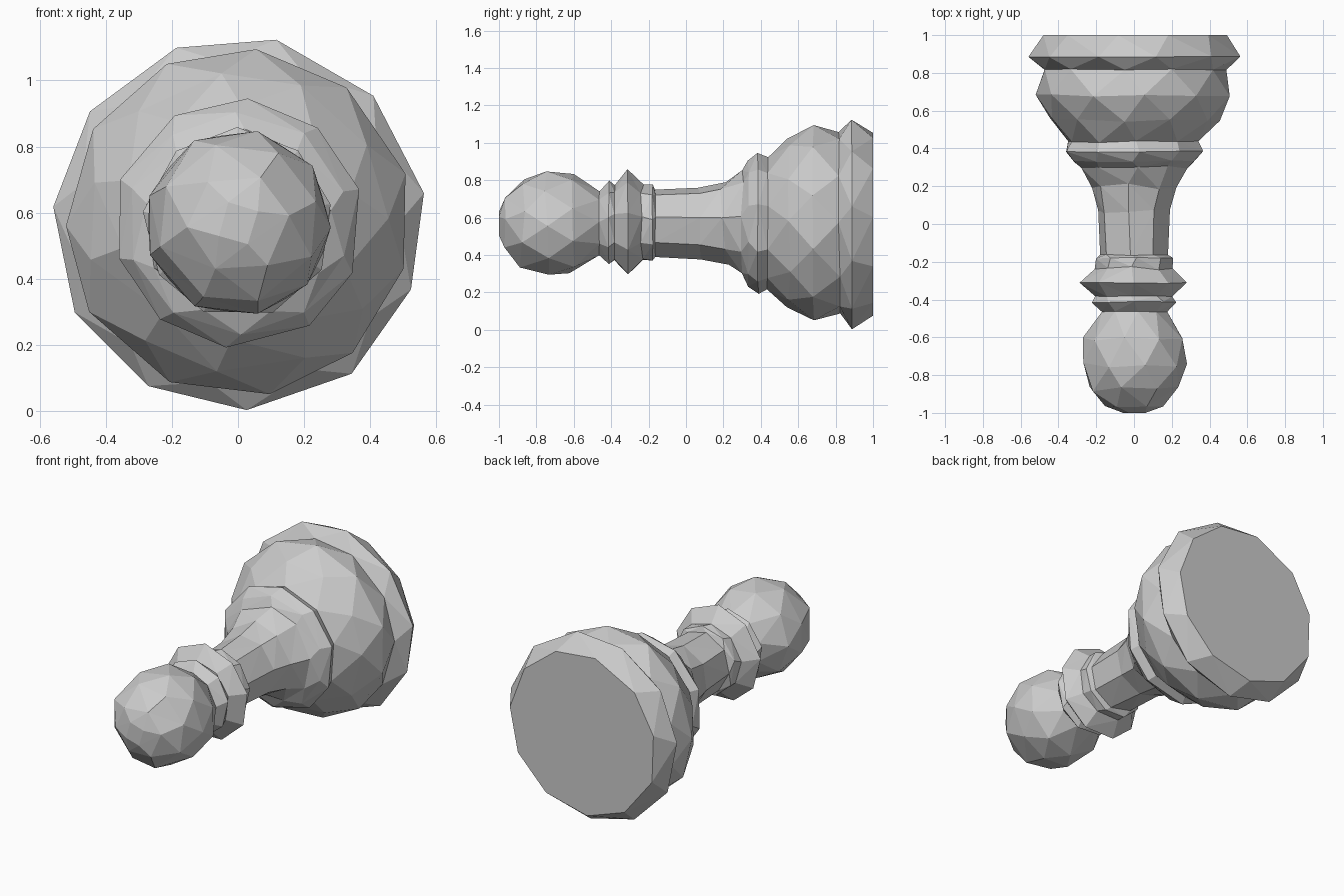
import bpy, bmesh, math, random

if "Cube" in bpy.data.objects:
    bpy.data.objects.remove(bpy.data.objects["Cube"])

random.seed(7)
CZ = 0.568  # height of the lying piece's long axis


def ring(y, r, n, phase, wobble):
    """Slightly irregular polygon around the long axis; repeatable for a given y."""
    random.seed(int((y + 2) * 1000))
    pts = []
    for i in range(n):
        a = 2 * math.pi * (i + phase + random.uniform(-.08, .08)) / n
        rr = r * (1 + random.uniform(-.01, .01))
        pts.append((a, (rr * math.cos(a), y + random.uniform(-wobble, wobble),
                        CZ + rr * math.sin(a))))
    return pts


def stitch(bm, A, B):
    """Triangulate between two rings of (angle, vert), even with unequal counts."""
    na, nb = len(A), len(B)
    k = min(range(nb), key=lambda j: abs(math.remainder(B[j][0] - A[0][0], 2 * math.pi)))
    b0 = math.remainder(B[k][0] - A[0][0], 2 * math.pi)
    ta = [(A[i % na][0] - A[0][0]) + 2 * math.pi * (i // na) for i in range(na + 1)]
    tb = [b0 + (B[(k + j) % nb][0] - B[k][0]) % (2 * math.pi) for j in range(nb)]
    tb.append(b0 + 2 * math.pi)
    i = j = 0
    while i < na or j < nb:
        va, vb = A[i % na][1], B[(k + j) % nb][1]
        step_a = j == nb or (i < na and ta[i + 1] + ta[i] <= tb[j + 1] + tb[j])
        if step_a:
            bm.faces.new((va, A[(i + 1) % na][1], vb))
            i += 1
        else:
            bm.faces.new((va, B[(k + j + 1) % nb][1], vb))
            j += 1


def part(name, rings, cap_start=False, cap_end=False):
    bm = bmesh.new()
    loops = [[(a, bm.verts.new(co)) for a, co in ring(*r)] for r in rings]
    for A, B in zip(loops, loops[1:]):
        stitch(bm, A, B)
    if cap_start:
        bm.faces.new([v for _, v in loops[0]])
    if cap_end:
        bm.faces.new([v for _, v in loops[-1]])
    # make all faces point away from the axis
    bmesh.ops.recalc_face_normals(bm, faces=bm.faces)
    bm.normal_update()
    side = sum(f.normal.x * f.calc_center_median().x
               + f.normal.z * (f.calc_center_median().z - CZ) for f in bm.faces)
    if side < 0:
        bmesh.ops.reverse_faces(bm, faces=bm.faces)
    me = bpy.data.meshes.new(name)
    bm.to_mesh(me)
    bm.free()
    bpy.context.collection.objects.link(bpy.data.objects.new(name, me))


# Shared joint rings: y, radius, sides, phase, y wobble
foot_top = (.82, .49, 11, .0, .005)
body_top = (.435, .355, 10, .4, .005)
neck_base = (.30, .285, 9, .2, .008)
neck_top = (-.165, .182, 8, .2, .004)
head_base = (-.465, .175, 9, .1, .004)

# Flat foot with its sharp rim
part("foot", [(1.0, .495, 11, .1, 0), (.885, .566, 11, .35, .003), foot_top], cap_start=True)

# Rounded body
part("body", [foot_top, (.68, .525, 11, .5, .012), (.55, .455, 11, .0, .012), body_top])

# Lower collar
part("lower_collar", [body_top, (.385, .378, 10, .4, .008), (.33, .335, 10, .5, .006), neck_base])

# Flaring neck
part("neck", [neck_base, (.2, .225, 8, .2, .03), (.05, .192, 8, .2, .03), neck_top])

# Upper collar with ridge
part("upper_collar", [neck_top, (-.18, .208, 9, .2, .003), (-.235, .208, 9, .3, .01),
                      (-.312, .288, 9, .25, .003), (-.382, .207, 9, .3, .003),
                      (-.412, .228, 9, .2, .005), head_base])

# Faceted ball head
part("head", [head_base, (-.61, .27, 9, .5, .015), (-.74, .282, 9, .0, .02),
              (-.875, .245, 8, .4, .015), (-.965, .155, 6, .1, .008),
              (-1.0, .07, 4, .3, 0)], cap_end=True)
